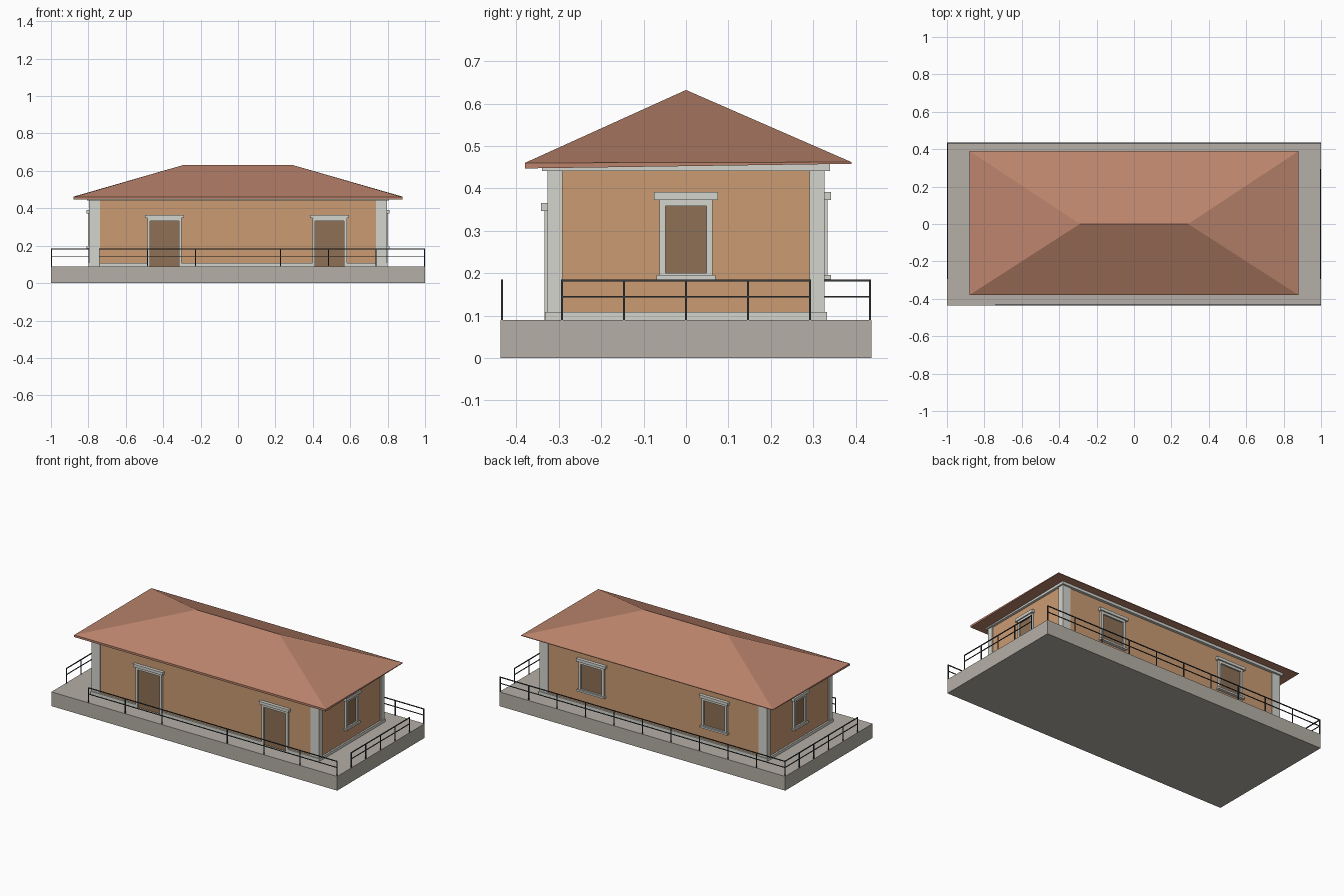
import bpy, bmesh
from mathutils import Vector, Matrix

if "Cube" in bpy.data.objects:
    bpy.data.objects.remove(bpy.data.objects["Cube"])


def mat(name, c):
    m = bpy.data.materials.new(name)
    m.diffuse_color = (*c, 1)
    m.use_nodes = True
    m.node_tree.nodes["Principled BSDF"].inputs["Base Color"].default_value = m.diffuse_color
    return m


STONE = mat("stone", (0.46, 0.43, 0.38))
PLASTER = mat("plaster", (0.60, 0.33, 0.17))
TRIM = mat("trim", (0.66, 0.66, 0.62))
PANEL = mat("panel", (0.27, 0.16, 0.09))
TILE = mat("tile", (0.50, 0.23, 0.15))
IRON = mat("iron", (0.04, 0.045, 0.05))


def finish(name, bm, m):
    me = bpy.data.meshes.new(name)
    bm.to_mesh(me)
    bm.free()
    ob = bpy.data.objects.new(name, me)
    bpy.context.collection.objects.link(ob)
    me.materials.append(m)
    return ob


def boxes(name, m, spans, turn=Matrix()):
    """One object from boxes given as (x0, x1, y0, y1, z0, z1)."""
    bm = bmesh.new()
    for x0, x1, y0, y1, z0, z1 in spans:
        move = Matrix.Translation(((x0 + x1) / 2, (y0 + y1) / 2, (z0 + z1) / 2))
        size = Matrix.Diagonal((x1 - x0, y1 - y0, z1 - z0, 1))
        bmesh.ops.create_cube(bm, size=1, matrix=turn @ move @ size)
    return finish(name, bm, m)


WX, WY = 0.79, 0.322      # wall half sizes
Z0, ZT = 0.09, 0.445      # floor and wall top

# Platform, walls, skirting and cornice
boxes("platform", STONE, [(-1, 1, -0.437, 0.437, 0, Z0)])
boxes("walls", PLASTER, [(-WX, WX, -WY, WY, Z0, ZT)])
door_x = (-0.393, 0.49)
edges = [-0.80, door_x[0] - 0.09, door_x[0] + 0.09, door_x[1] - 0.09, door_x[1] + 0.09, 0.80]
skirt = [(-0.80, 0.80, 0.31, 0.333, Z0, 0.108)]
skirt += [(edges[i], edges[i + 1], -0.333, -0.31, Z0, 0.108) for i in (0, 2, 4)]
skirt += [(s * 0.79 - 0.01, s * 0.79 + 0.01, -0.31, 0.31, Z0, 0.108) for s in (-1, 1)]
boxes("skirting", TRIM, skirt)
boxes("cornice", TRIM, [(-0.806, 0.806, -0.339, 0.339, 0.441, 0.458)])

# Corner pilasters
pil = []
for sx in (-1, 1):
    for sy in (-1, 1):
        x, y = sorted((sx * 0.738, sx * 0.796)), sorted((sy * 0.291, sy * 0.327))
        pil.append((*x, *y, Z0, 0.442))
boxes("corner_pilasters", TRIM, pil)


def opening(name, facing, along, half, z0, z1, sill):
    """Framed opening, drawn facing -y, then turned onto its wall."""
    depth, angle = {"front": (WY, 0), "back": (WY, 180), "right": (WX, 90), "left": (WX, -90)}[facing]
    turn = Matrix.Rotation(angle * 3.14159265 / 180, 4, 'Z') @ Matrix.Translation((along, -depth, 0))
    w, f, lint = half, 0.015, 0.018
    low = z0 - 0.005 if sill else z0
    frame = [(-w - f, -w, -0.012, 0.002, low, z1 + f),
             (w, w + f, -0.012, 0.002, low, z1 + f),
             (-w, w, -0.012, 0.002, z1, z1 + f),
             (-w - f - 0.012, w + f + 0.012, -0.020, 0.002, z1 + f, z1 + f + lint)]
    if sill:
        frame.append((-w - f - 0.007, w + f + 0.007, -0.020, 0.002, z0 - 0.015, z0 - 0.004))
        frame.append((-w, w, -0.012, 0.002, z0 - 0.004, z0))
    boxes(name + "_frame", TRIM, frame, turn)
    boxes(name + "_panel", PANEL, [(-w, w, -0.003, 0.002, z0, z1)], turn)


# Doors in front, windows at the back and both ends
for i, x in enumerate(door_x):
    opening(f"door_{i + 1}", "front", x, 0.077, Z0, 0.332, False)
for i, x in enumerate((-0.43, 0.43)):
    opening(f"back_window_{i + 1}", "back", x, 0.074, 0.2, 0.358, True)
for side in ("left", "right"):
    opening(side + "_window", side, 0, 0.048, 0.2, 0.358, True)

# Hipped roof with a fascia that fades out towards the back
bm = bmesh.new()
low = [bm.verts.new(v) for v in ((-0.88, -0.38, 0.447), (0.88, -0.38, 0.447), (0.88, 0.39, 0.458), (-0.88, 0.39, 0.458))]
top = [bm.verts.new(v) for v in ((-0.88, -0.38, 0.46), (0.88, -0.38, 0.46), (0.88, 0.39, 0.462), (-0.88, 0.39, 0.462))]
ridge = [bm.verts.new((x, 0, 0.632)) for x in (-0.29, 0.29)]
bm.faces.new(low)
for i in range(4):
    j = (i + 1) % 4
    bm.faces.new((low[i], low[j], top[j], top[i]))
bm.faces.new((top[0], top[1], ridge[1], ridge[0]))
bm.faces.new((top[1], top[2], ridge[1]))
bm.faces.new((top[2], top[3], ridge[0], ridge[1]))
bm.faces.new((top[3], top[0], ridge[0]))
bmesh.ops.recalc_face_normals(bm, faces=bm.faces)
finish("hip_roof", bm, TILE)


def railing(name, stops, fixed, axis):
    """Posts at the stops joined by a top rail and a middle rail."""
    t = 0.0025
    spans = [(p - t, p + t, fixed - t, fixed + t, Z0, 0.185) for p in stops]
    for z, h in ((0.183, 0.0025), (0.144, 0.0018)):
        spans.append((stops[0], stops[-1], fixed - t, fixed + t, z - h, z + h))
    if axis == 'y':
        spans = [(c, d, a, b, e, f) for a, b, c, d, e, f in spans]
    boxes(name, IRON, spans)


# Railings around the platform edge
E, F = 0.9965, 0.434
railing("front_railing", [-0.742, -0.485, -0.228, 0.228, 0.485, 0.738, E], -F, 'x')
railing("back_railing", [-E + i * E / 5 for i in range(11)], F, 'x')
side = [-0.292, -0.146, 0, 0.146, 0.292]
railing("right_railing", side, E, 'y')
railing("left_railing", side + [F], -E, 'y')
